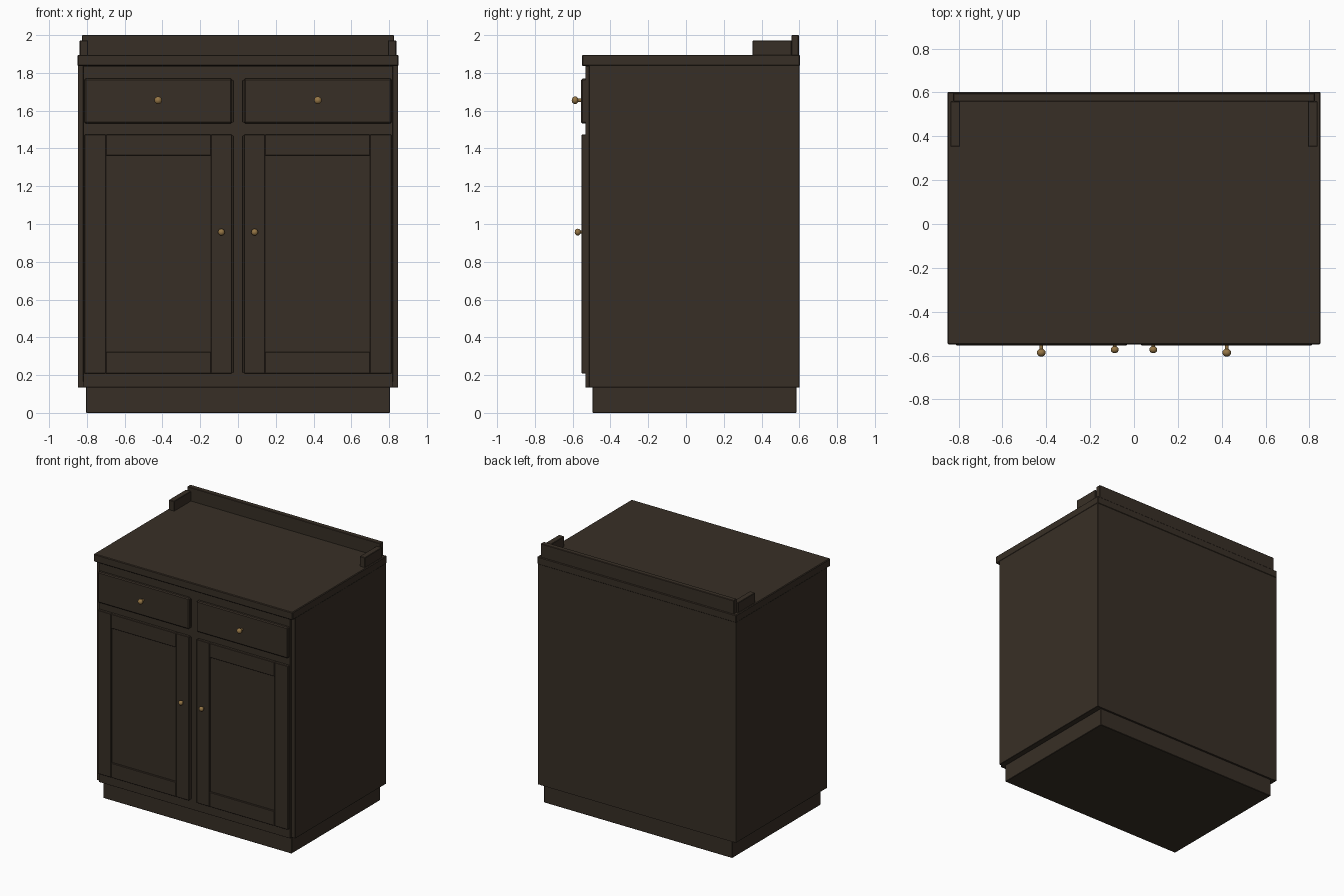
import bpy
import bmesh
from math import radians

cube = bpy.data.objects.get("Cube")
if cube:
    bpy.data.objects.remove(cube, do_unlink=True)


def material(name, colour):
    mat = bpy.data.materials.new(name)
    mat.use_nodes = True
    mat.diffuse_color = (*colour, 1)
    bsdf = mat.node_tree.nodes["Principled BSDF"]
    bsdf.inputs["Base Color"].default_value = (*colour, 1)
    bsdf.inputs["Roughness"].default_value = 0.6
    return mat


WOOD = material("dark_wood", (0.039, 0.028, 0.019))
BRASS = material("aged_brass", (0.30, 0.18, 0.06))


def box(name, x, y, z, bevel=0.003):
    """Box from (min, max) ranges, with softened edges."""
    bm = bmesh.new()
    bmesh.ops.create_cube(bm, size=1)
    for v in bm.verts:
        v.co = [r[0] if c < 0 else r[1] for c, r in zip(v.co, (x, y, z))]
    mesh = bpy.data.meshes.new(name)
    bm.to_mesh(mesh)
    bm.free()
    mesh.materials.append(WOOD)
    obj = bpy.data.objects.new(name, mesh)
    bpy.context.collection.objects.link(obj)
    if bevel:
        mod = obj.modifiers.new("soft_edges", "BEVEL")
        mod.width = bevel
        mod.segments = 1
    return obj


def pair(name, x, y, z, bevel=0.003):
    """The same box on the left (+x) and the right (-x)."""
    box("left_" + name, x, y, z, bevel)
    box("right_" + name, (-x[1], -x[0]), y, z, bevel)


def knob(name, x, y, z, radius, base):
    """Round knob on a short stem reaching back to base."""
    bpy.ops.mesh.primitive_cylinder_add(
        vertices=16, radius=radius * 0.45, depth=base - y,
        location=(x, (y + base) / 2, z), rotation=(radians(90), 0, 0))
    stem = bpy.context.object
    stem.name = name + "_stem"
    bpy.ops.mesh.primitive_uv_sphere_add(
        segments=20, ring_count=12, radius=radius,
        location=(x, y, z), rotation=(radians(90), 0, 0))
    ball = bpy.context.object
    ball.name = name
    ball.scale.z = 0.9
    for obj in (stem, ball):
        obj.data.materials.append(BRASS)
        bpy.ops.object.select_all(action="DESELECT")
        obj.select_set(True)
        bpy.context.view_layer.objects.active = obj
        bpy.ops.object.shade_smooth_by_angle()


# Carcass
box("plinth", (-0.805, 0.805), (-0.495, 0.585), (0, 0.14))
pair("side_panel", (0.818, 0.848), (-0.513, 0.60), (0.135, 1.84), 0.002)
box("back_panel", (-0.82, 0.82), (0.57, 0.60), (0.135, 1.84), 0)
box("bottom_panel", (-0.82, 0.82), (-0.513, 0.58), (0.135, 0.165), 0)
box("countertop", (-0.85, 0.85), (-0.55, 0.603), (1.836, 1.896), 0.005)

# Face frame
FRAME = (-0.532, -0.505)
pair("frame_stile", (0.78, 0.818), FRAME, (0.135, 1.836), 0.001)
box("frame_centre_stile", (-0.026, 0.026), FRAME, (0.2, 1.78), 0.001)
for label, low, high in (("bottom", 0.135, 0.215), ("middle", 1.465, 1.54),
                         ("top", 1.76, 1.836)):
    box("frame_" + label + "_rail", (-0.79, 0.79), FRAME, (low, high), 0.001)
box("interior_backing", (-0.82, 0.82), (-0.512, -0.50), (0.15, 1.83), 0)

# Gallery around the back of the top
box("back_ledge", (-0.825, 0.825), (0.558, 0.597), (1.89, 2.0))
pair("side_ledge", (0.793, 0.838), (0.353, 0.56), (1.89, 1.972))

# Drawer fronts
pair("drawer_front", (0.032, 0.813), (-0.555, -0.52), (1.532, 1.77), 0.007)

# Doors: two stiles, two rails and a sunken panel
DOOR = (-0.553, -0.52)
pair("door_inner_stile", (0.032, 0.143), DOOR, (0.208, 1.473))
pair("door_outer_stile", (0.699, 0.813), DOOR, (0.208, 1.473))
pair("door_bottom_rail", (0.143, 0.699), DOOR, (0.208, 0.322))
pair("door_top_rail", (0.143, 0.699), DOOR, (1.362, 1.473))
pair("door_panel", (0.13, 0.71), (-0.541, -0.525), (0.31, 1.375), 0)

# Knobs
for side, s in (("left", 1), ("right", -1)):
    knob(side + "_drawer_knob", s * 0.423, -0.587, 1.655, 0.02, -0.55)
    knob(side + "_door_knob", s * 0.088, -0.573, 0.957, 0.018, -0.548)
